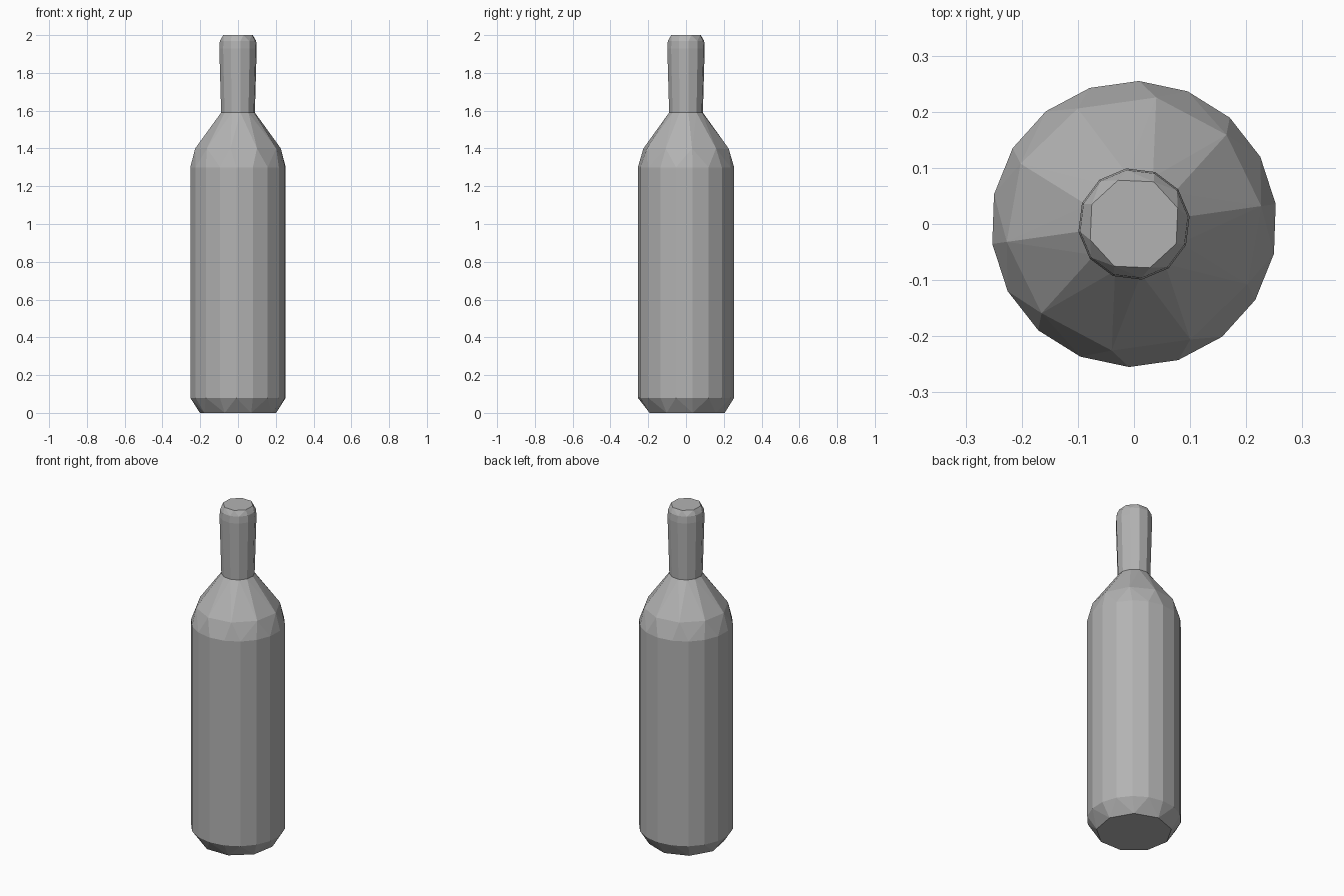
import bpy, bmesh
from math import sin, cos, radians, tau

cube = bpy.data.objects.get("Cube")
if cube:
    bpy.data.objects.remove(cube, do_unlink=True)

grey = bpy.data.materials.new("bottle grey")
grey.use_nodes = True
colour = (0.45, 0.45, 0.45, 1)
grey.diffuse_color = colour
grey.node_tree.nodes["Principled BSDF"].inputs["Base Color"].default_value = colour


def add_ring(bm, radius, z, sides, start):
    """Ring of vertices as (angle, vertex) pairs."""
    ring = []
    for i in range(sides):
        a = radians(start) + tau * i / sides
        ring.append((a, bm.verts.new((radius * cos(a), radius * sin(a), z))))
    return ring


def zip_rings(bm, low, high):
    """Join two rings, which may differ in side count, with triangles."""
    def at(ring, i):
        turns, k = divmod(i, len(ring))
        return ring[k][0] + tau * turns, ring[k][1]
    i = j = 0
    while i < len(low) or j < len(high):
        a, b = at(low, i), at(high, j)
        a2, b2 = at(low, i + 1), at(high, j + 1)
        step_low = j >= len(high) or (i < len(low) and a2[0] + a[0] <= b2[0] + b[0])
        if step_low:
            bm.faces.new((a[1], a2[1], b[1]))
            i += 1
        else:
            bm.faces.new((a[1], b2[1], b[1]))
            j += 1


def faceted_part(name, profile):
    bm = bmesh.new()
    rings = [add_ring(bm, *row) for row in profile]
    for low, high in zip(rings, rings[1:]):
        zip_rings(bm, low, high)
    bm.faces.new([v for _, v in reversed(rings[0])])
    bm.faces.new([v for _, v in rings[-1]])
    bmesh.ops.recalc_face_normals(bm, faces=bm.faces)
    mesh = bpy.data.meshes.new(name)
    bm.to_mesh(mesh)
    bm.free()
    mesh.materials.append(grey)
    obj = bpy.data.objects.new(name, mesh)
    bpy.context.collection.objects.link(obj)
    return obj


# Rows are radius, height, number of sides, starting angle
faceted_part("bottle_body", [
    (0.205, 0.0, 9, 10),
    (0.255, 0.08, 18, 8),
    (0.255, 1.30, 18, 8),
    (0.229, 1.40, 10, 8),
    (0.09, 1.59, 12, 8),
])
faceted_part("bottle_neck", [
    (0.09, 1.585, 12, 8),
    (0.1, 1.93, 12, 8),
    (0.097, 1.97, 12, 8),
    (0.083, 2.0, 8, 20),
])
